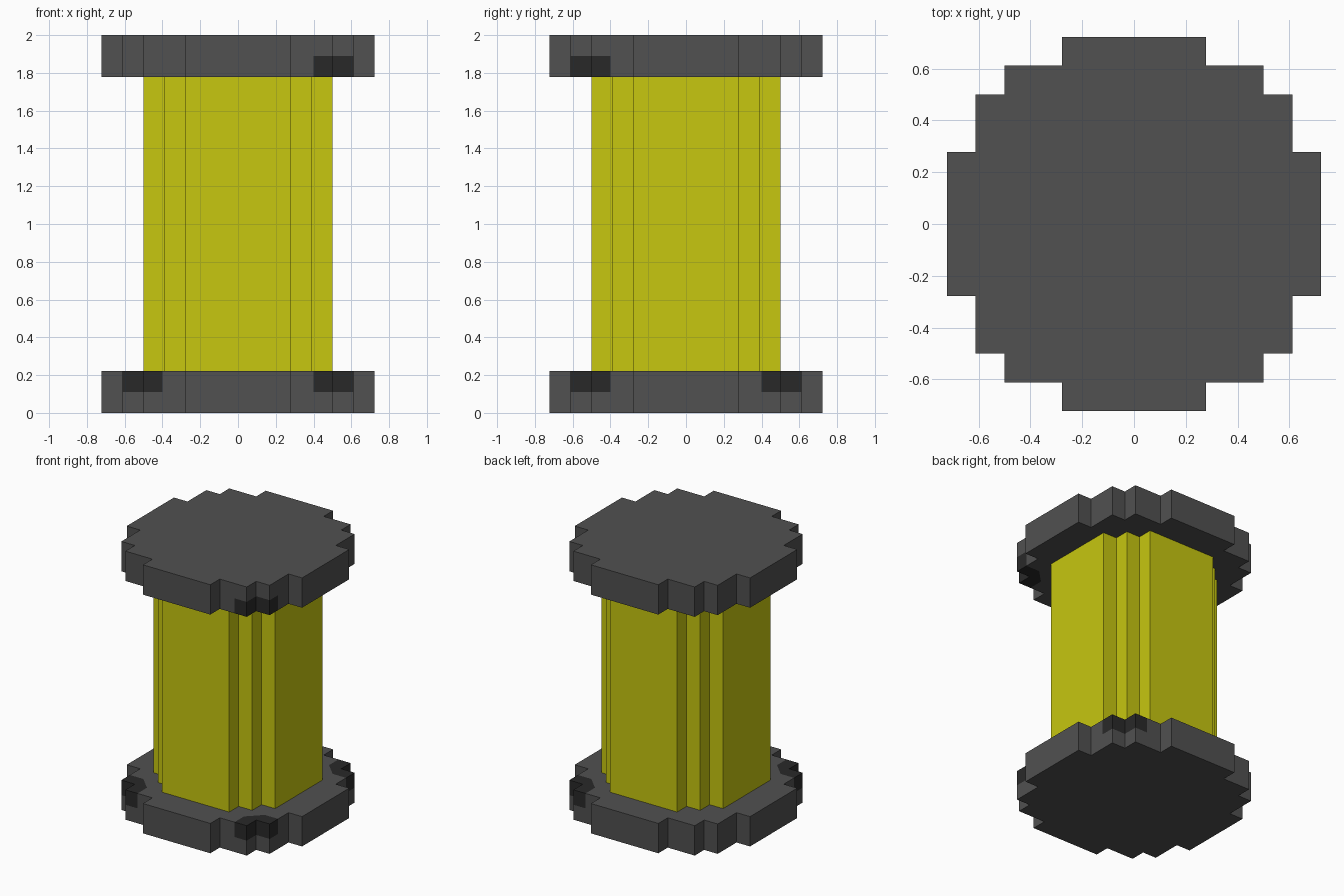
import bpy, bmesh
from mathutils import Vector

default = bpy.data.objects.get("Cube")
if default:
    bpy.data.objects.remove(default, do_unlink=True)

U = 1 / 9  # block size


def material(name, rgb):
    m = bpy.data.materials.new(name)
    m.use_nodes = True
    m.diffuse_color = (*rgb, 1)
    bsdf = next(n for n in m.node_tree.nodes if n.type == "BSDF_PRINCIPLED")
    bsdf.inputs["Base Color"].default_value = (*rgb, 1)
    return m


grey = material("dark grey", (0.082, 0.082, 0.082))
charcoal = material("charcoal", (0.022, 0.022, 0.022))
yellow = material("yellow", (0.57, 0.57, 0.005))


def stepped_outline(quarter):
    """Repeat a quarter outline four times around the z axis."""
    pts = []
    for turn in range(4):
        for x, y in quarter:
            for _ in range(turn):
                x, y = -y, x
            pts.append((x * U, y * U))
    return pts


def prism(quarter, z0, z1):
    bm = bmesh.new()
    base = bm.faces.new([bm.verts.new((x, y, z0)) for x, y in stepped_outline(quarter)])
    top = bmesh.ops.extrude_face_region(bm, geom=[base])["geom"]
    bmesh.ops.translate(bm, vec=(0, 0, z1 - z0),
                        verts=[g for g in top if isinstance(g, bmesh.types.BMVert)])
    bmesh.ops.recalc_face_normals(bm, faces=bm.faces)
    return bm


def finish(bm, name, mats):
    mesh = bpy.data.meshes.new(name)
    bm.to_mesh(mesh)
    bm.free()
    for m in mats:
        mesh.materials.append(m)
    obj = bpy.data.objects.new(name, mesh)
    bpy.context.collection.objects.link(obj)
    return obj


def cut(bm, point, normal):
    bmesh.ops.bisect_plane(bm, geom=bm.verts[:] + bm.edges[:] + bm.faces[:],
                           plane_co=point, plane_no=normal, dist=1e-5)


PLATE = [(6.5, -2.5), (6.5, 2.5), (5.5, 2.5), (5.5, 4.5), (4.5, 4.5), (4.5, 5.5), (2.5, 5.5)]
POLE = [(4.5, -2.5), (4.5, 2.5), (3.5, 2.5), (3.5, 3.5), (2.5, 3.5)]


def plate(name, z0, z1, inner_z, corners):
    """Stepped disc with dark worn corners on the half that faces the pole."""
    bm = prism(PLATE, z0, z1)
    bmesh.ops.triangulate(bm, faces=bm.faces[:])
    mid = (z0 + z1) / 2
    cut(bm, (0, 0, mid), (0, 0, 1))
    for sx, sy in corners:
        cut(bm, (0.4 * sx, 0, 0), (1, 0, 0))
        cut(bm, (0, 0.4 * sy, 0), (0, 1, 0))
        cut(bm, (0.45 * sx, 0.45 * sy, 0), Vector((sx, sy, 0)).normalized())
    for f in bm.faces:
        c = f.calc_center_median()
        inner_half = abs(c.z - inner_z) < U - 0.001
        for sx, sy in corners:
            x, y = c.x * sx, c.y * sy
            if inner_half and min(x, y) > 0.4 and x + y > 0.9:
                f.material_index = 1
    bmesh.ops.dissolve_limit(bm, angle_limit=0.01, verts=bm.verts[:],
                             edges=bm.edges[:], delimit={"MATERIAL"})
    return finish(bm, name, [grey, charcoal])


# End plates and the pole between them
plate("bottom_plate", 0, 2 * U, 2 * U, [(1, -1), (-1, -1), (1, 1)])
plate("top_plate", 16 * U, 18 * U, 16 * U, [(1, -1)])
finish(prism(POLE, 2 * U, 16 * U), "pole", [yellow])
